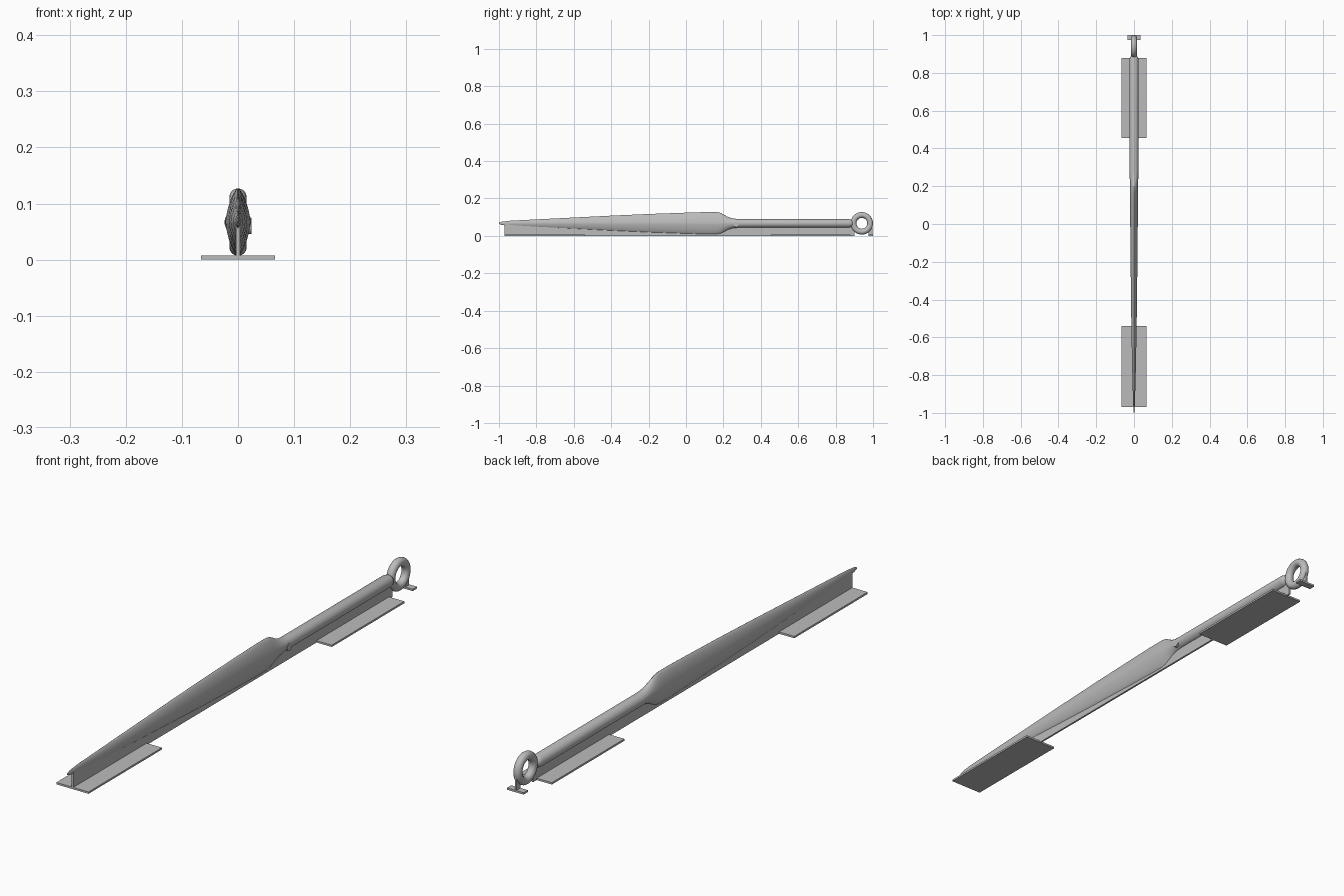
import bpy, bmesh, math
from mathutils import Matrix, Vector

cube = bpy.data.objects.get("Cube")
if cube:
    bpy.data.objects.remove(cube)

grey = bpy.data.materials.new("plain grey")
grey.use_nodes = True
colour = (0.5, 0.5, 0.5, 1)
grey.diffuse_color = colour
grey.node_tree.nodes["Principled BSDF"].inputs["Base Color"].default_value = colour

AXIS = 0.067  # height of the centre line


def finish(name, bm, smooth=None):
    bmesh.ops.recalc_face_normals(bm, faces=bm.faces)
    mesh = bpy.data.meshes.new(name)
    bm.to_mesh(mesh)
    bm.free()
    obj = bpy.data.objects.new(name, mesh)
    bpy.context.collection.objects.link(obj)
    mesh.materials.append(grey)
    if smooth:
        bpy.context.view_layer.objects.active = obj
        obj.select_set(True)
        bpy.ops.object.shade_smooth_by_angle(angle=math.radians(smooth))
        obj.select_set(False)
    return obj


def box(name, x, y0, y1, z0, z1):
    bm = bmesh.new()
    bmesh.ops.create_cube(bm, size=1)
    bmesh.ops.scale(bm, vec=(2 * x, y1 - y0, z1 - z0), verts=bm.verts)
    bmesh.ops.translate(bm, vec=(0, (y0 + y1) / 2, (z0 + z1) / 2), verts=bm.verts)
    return finish(name, bm)


def loft(name, sections, sides=40):
    """Skin super-ellipse sections given as y, half width, half height, power."""
    bm = bmesh.new()
    rings = []
    for y, w, h, power in sections:
        ring = []
        for i in range(sides):
            a = math.tau * i / sides
            c, s = math.cos(a), math.sin(a)
            x = math.copysign(abs(c) ** (2 / power), c) * w
            z = math.copysign(abs(s) ** (2 / power), s) * h
            ring.append(bm.verts.new((x, y, AXIS + z)))
        rings.append(ring)
    for a, b in zip(rings, rings[1:]):
        for i in range(sides):
            j = (i + 1) % sides
            bm.faces.new((a[i], a[j], b[j], b[i]))
    bm.faces.new(rings[0])
    bm.faces.new(rings[-1])
    return finish(name, bm, 35)


# Lens-shaped blade flowing through a shoulder into the round shaft
loft("blade_and_shaft", [
    (-1.0, 0.001, 0.003, 1.5), (-0.985, 0.003, 0.009, 1.5),
    (-0.94, 0.005, 0.014, 1.5), (-0.8, 0.009, 0.021, 1.5),
    (-0.6, 0.013, 0.031, 1.5), (-0.4, 0.016, 0.041, 1.5),
    (-0.2, 0.018, 0.050, 1.5), (0.0, 0.020, 0.057, 1.5),
    (0.1, 0.021, 0.060, 1.5), (0.165, 0.022, 0.060, 1.5),
    (0.185, 0.022, 0.056, 1.5), (0.205, 0.022, 0.045, 1.6),
    (0.225, 0.022, 0.034, 1.8), (0.25, 0.023, 0.026, 1.9),
    (0.28, 0.024, 0.023, 2), (0.87, 0.024, 0.023, 2),
    (0.882, 0.021, 0.020, 2), (0.892, 0.014, 0.013, 2)])

# Eyelet ring at the end of the shaft
bm = bmesh.new()
minor, major = 0.0155, 0.0445
circle = [bm.verts.new((minor * math.cos(math.tau * i / 16), 0.94,
                        AXIS + major + minor * math.sin(math.tau * i / 16)))
          for i in range(16)]
loop = [bm.edges.new((circle[i], circle[(i + 1) % 16])) for i in range(16)]
bmesh.ops.spin(bm, geom=circle + loop, cent=(0, 0.94, AXIS), axis=(1, 0, 0),
               angle=math.tau, steps=40, use_merge=True)
bmesh.ops.remove_doubles(bm, verts=bm.verts, dist=0.0001)
finish("eyelet_ring", bm, 40)

# Small peg on the side of the shaft, just behind the shoulder
bm = bmesh.new()
bmesh.ops.create_cone(bm, cap_ends=True, segments=20, radius1=0.014, radius2=0.014,
                      depth=0.014, matrix=Matrix.Translation(Vector((0.017, 0.268, 0.06)))
                      @ Matrix.Rotation(math.pi / 2, 4, "Y"))
finish("side_peg", bm, 40)

# Thin support wall under the whole length, with feet
box("support_wall", 0.0035, -0.97, 0.9, 0, 0.062)
box("ring_support_wall", 0.0035, 0.975, 0.998, 0, 0.055)
for name, y0, y1, x in (("front_foot", -0.97, -0.54, 0.066),
                        ("rear_foot", 0.455, 0.88, 0.066),
                        ("ring_foot", 0.975, 1.0, 0.034)):
    box(name, x, y0, y1, 0, 0.007)
